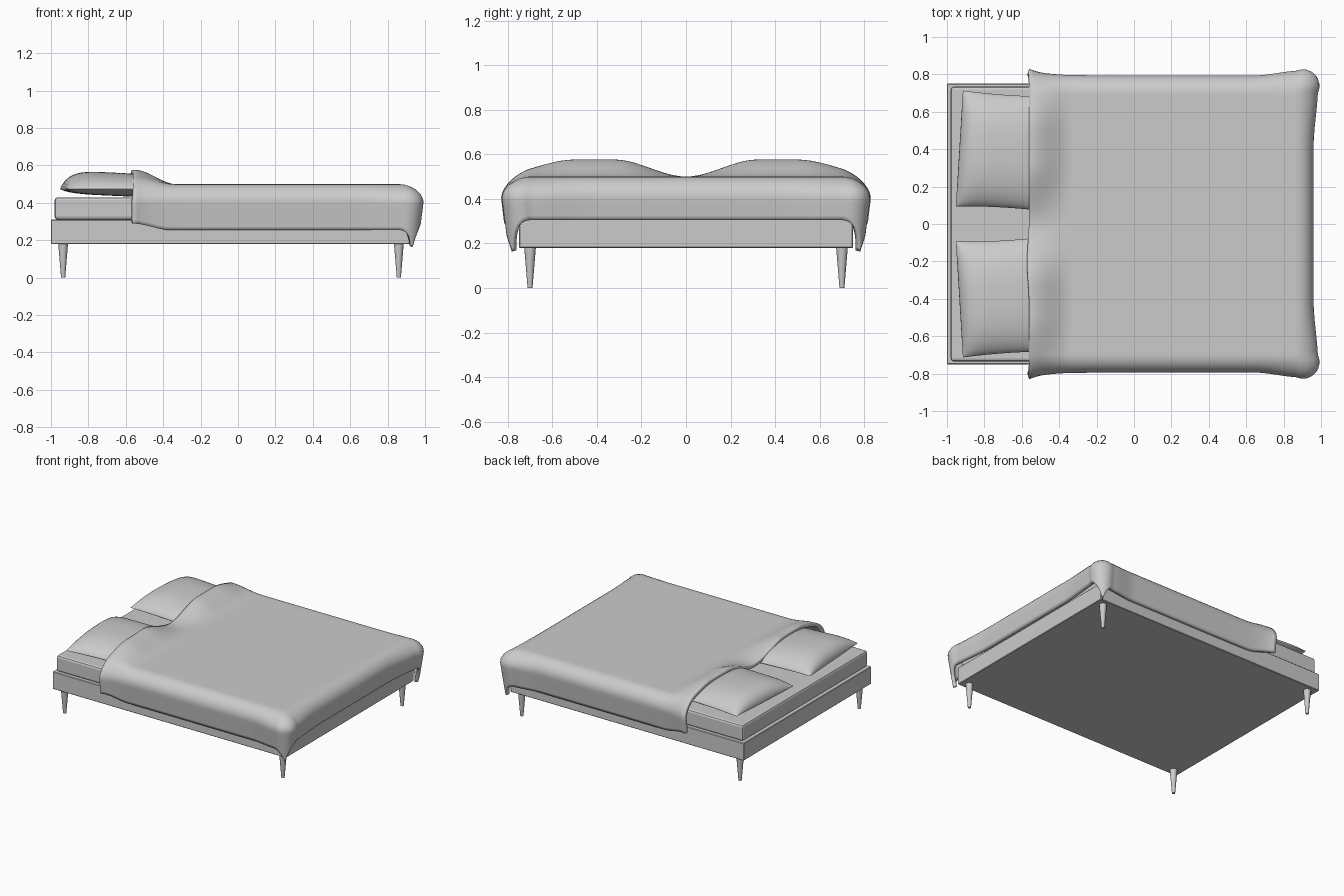
import bpy, bmesh, math
from mathutils import Matrix, Vector

if "Cube" in bpy.data.objects:
    bpy.data.objects.remove(bpy.data.objects["Cube"], do_unlink=True)

GREY = (0.6, 0.6, 0.6, 1)
mat = bpy.data.materials.new("plain grey")
mat.use_nodes = True
mat.diffuse_color = GREY
mat.node_tree.nodes["Principled BSDF"].inputs["Base Color"].default_value = GREY


def step(a, b, x):
    t = min(max((x - a) / (b - a), 0), 1)
    return t * t * (3 - 2 * t)


def finish(name, bm, smooth=True):
    bmesh.ops.recalc_face_normals(bm, faces=bm.faces)
    mesh = bpy.data.meshes.new(name)
    bm.to_mesh(mesh)
    bm.free()
    mesh.materials.append(mat)
    obj = bpy.data.objects.new(name, mesh)
    bpy.context.collection.objects.link(obj)
    if smooth:
        bpy.ops.object.select_all(action="DESELECT")
        obj.select_set(True)
        bpy.context.view_layer.objects.active = obj
        bpy.ops.object.shade_smooth_by_angle(angle=math.radians(40))
    return obj


def box(name, lo, hi, bevel, segments):
    lo, hi = Vector(lo), Vector(hi)
    bm = bmesh.new()
    bmesh.ops.create_cube(bm, size=1, matrix=Matrix.Translation((lo + hi) / 2)
                          @ Matrix.Diagonal((*(hi - lo), 1)))
    obj = finish(name, bm, False)
    mod = obj.modifiers.new("soft edges", "BEVEL")
    mod.width, mod.segments = bevel, segments
    return obj


def sheet(bm, nu, nv, func):
    """Grid of quads through func(u, v), with u and v from 0 to 1."""
    rows = [[bm.verts.new(func(i / nu, j / nv)) for j in range(nv + 1)]
            for i in range(nu + 1)]
    for i in range(nu):
        for j in range(nv):
            bm.faces.new((rows[i][j], rows[i + 1][j],
                          rows[i + 1][j + 1], rows[i][j + 1]))


# Bed base and mattress
box("bed_base", (-1, -0.75, 0.18), (0.92, 0.75, 0.31), 0.004, 1)
box("mattress", (-0.98, -0.735, 0.31), (0.9, 0.735, 0.43), 0.016, 2)

# Tapered legs
for end, x in (("head", -0.935), ("foot", 0.86)):
    for side, y in (("left", 0.7), ("right", -0.7)):
        bm = bmesh.new()
        bmesh.ops.create_cone(bm, cap_ends=True, segments=12, radius1=0.011,
                              radius2=0.026, depth=0.18,
                              matrix=Matrix.Translation((x, y, 0.09)))
        finish(f"{end}_leg_{side}", bm)


# Pillows, mirrored across the bed
def pillow(name, side):
    turn = Matrix.Rotation(math.radians(-3.5), 3, "Z")

    def surface(height):
        def point(u, v):
            # cosine spacing keeps the rounded rim smooth
            a, b = -math.cos(math.pi * u), -math.cos(math.pi * v)
            puff = (max(0, 1 - abs(a) ** 4) ** 0.5
                    * max(0, 1 - abs(b) ** 2.6) ** 0.65)
            x = 0.262 * a * (1 - 0.03 * (1 - b * b) * (a > 0))
            y = 0.31 * b * (1 - 0.03 * (1 - a * a))
            z = 0.474 + height * puff - 0.012 * a * puff
            p = turn @ Vector((x, y, z))
            return p.x - 0.672, side * (p.y + 0.388), p.z
        return point

    bm = bmesh.new()
    for height in (0.088, -0.036):
        sheet(bm, 28, 32, surface(height))
    bmesh.ops.remove_doubles(bm, verts=bm.verts, dist=0.0005)
    finish(name, bm)


pillow("left_pillow", 1)
pillow("right_pillow", -1)

# Duvet: flat top, raised over the pillows, draped over sides and foot
HEAD, FOOT, SIDE, ROUND = -0.56, 0.865, 0.7, 0.095
FOOT_DROP, SIDE_DROP = 0.25, 0.3


def drape(d):
    """Outward reach and drop after travelling d past the edge."""
    arc = ROUND * math.pi / 2
    if d < arc:
        return ROUND * math.sin(d / ROUND), ROUND * (1 - math.cos(d / ROUND))
    return ROUND - 0.12 * (d - arc), ROUND + d - arc


def duvet_point(u, v):
    s = HEAD + u * (FOOT + FOOT_DROP - HEAD)
    side_len = SIDE_DROP - 0.035 * (1 - step(HEAD, HEAD + 0.2, s))
    t = (2 * v - 1) * (SIDE + side_len)
    sign = 1 if t > 0 else -1
    ex, ey = max(0, s - FOOT), max(0, abs(t) - SIDE)
    d = math.hypot(ex, ey)
    x, y, z = min(s, FOOT), min(abs(t), SIDE), 0.5
    if d > 0:
        out, drop = drape(d)
        cx, cy = ex / d, ey / d
        fall = step(0, 0.16, d)
        out *= 1 + 0.25 * 2 * cx * cy
        flare_x = 0.025 * step(0.4, 0.75, abs(t)) * fall
        flare_y = (0.025 * step(0.65, 0.88, s)
                   + 0.035 * math.exp((HEAD - s) / 0.08)) * fall
        x += cx * (out + flare_x)
        y += cy * (out + flare_y)
        z -= drop
    bump = step(0, 0.32, abs(t)) * (1 - step(0.5, 0.88, abs(t)))
    z += 0.076 * bump * (1 - step(-0.55, -0.33, s))
    x -= 0.012 * (1 - step(0, 0.2, s - HEAD)) * math.exp(-((t + 0.2) / 0.15) ** 2)
    return x, sign * y, z


bm = bmesh.new()
sheet(bm, 80, 100, duvet_point)
duvet = finish("duvet", bm)
if duvet.data.polygons[len(duvet.data.polygons) // 2 + 50].normal.z < 0:
    duvet.data.flip_normals()
mod = duvet.modifiers.new("thickness", "SOLIDIFY")
mod.thickness, mod.offset = 0.026, -1
